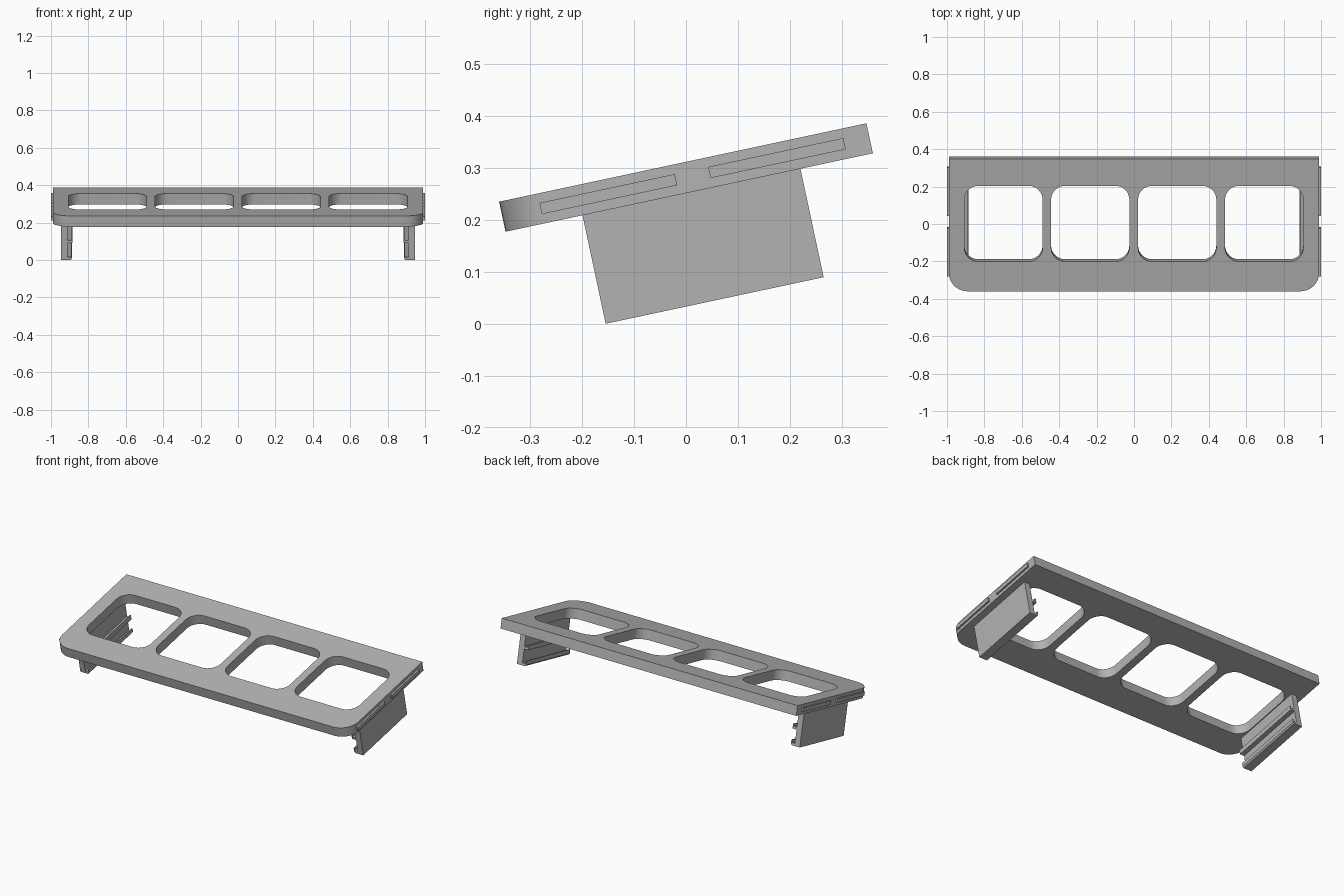
import bpy, bmesh, math
from mathutils import Matrix, Vector

cube = bpy.data.objects.get("Cube")
if cube:
    bpy.data.objects.remove(cube, do_unlink=True)

grey = bpy.data.materials.new("plain grey")
grey.use_nodes = True
colour = (0.45, 0.45, 0.45, 1)
grey.diffuse_color = colour
grey.node_tree.nodes["Principled BSDF"].inputs["Base Color"].default_value = colour

# Everything is built flat around the plate centre, then tilted
TILT = Matrix.Translation((0, 0, 0.282)) @ Matrix.Rotation(math.radians(12.05), 4, 'X')
HALF_T = 0.0295


def finish(name, bm):
    bmesh.ops.remove_doubles(bm, verts=bm.verts, dist=1e-5)
    bmesh.ops.transform(bm, matrix=TILT, verts=bm.verts)
    bmesh.ops.recalc_face_normals(bm, faces=bm.faces)
    mesh = bpy.data.meshes.new(name)
    bm.to_mesh(mesh)
    bm.free()
    mesh.materials.append(grey)
    obj = bpy.data.objects.new(name, mesh)
    bpy.context.collection.objects.link(obj)
    bpy.ops.object.select_all(action='DESELECT')
    obj.select_set(True)
    bpy.context.view_layer.objects.active = obj
    bpy.ops.object.shade_smooth_by_angle(angle=math.radians(30))
    return obj


def rounded_rect(x0, x1, y0, y1, front_r, back_r, steps=10):
    pts = []
    corners = [(x1, y1, -1, -1, back_r, 0), (x0, y1, 1, -1, back_r, 90),
               (x0, y0, 1, 1, front_r, 180), (x1, y0, -1, 1, front_r, 270)]
    for x, y, sx, sy, r, start in corners:
        if r == 0:
            pts.append((x, y))
            continue
        for i in range(steps + 1):
            a = math.radians(start + 90 * i / steps)
            pts.append((x + sx * r + r * math.cos(a), y + sy * r + r * math.sin(a)))
    return pts


def plate(name, outlines):
    # Filled 2D curve: the first outline is the rim, the rest are openings
    curve = bpy.data.curves.new(name + " outline", 'CURVE')
    curve.dimensions = '2D'
    curve.fill_mode = 'BOTH'
    curve.extrude = HALF_T
    for pts in outlines:
        spline = curve.splines.new('POLY')
        spline.points.add(len(pts) - 1)
        for p, (x, y) in zip(spline.points, pts):
            p.co = (x, y, 0, 1)
        spline.use_cyclic_u = True
    helper = bpy.data.objects.new(name + " helper", curve)
    bpy.context.collection.objects.link(helper)
    graph = bpy.context.evaluated_depsgraph_get()
    mesh = bpy.data.meshes.new_from_object(helper.evaluated_get(graph))
    bm = bmesh.new()
    bm.from_mesh(mesh)
    bpy.data.objects.remove(helper)
    bpy.data.meshes.remove(mesh)
    bpy.data.curves.remove(curve)
    return finish(name, bm)


def extrude_profile(name, profile, y0, y1, side):
    bm = bmesh.new()
    face = bm.faces.new([bm.verts.new((side * x, y0, z)) for x, z in profile])
    geom = bmesh.ops.extrude_face_region(bm, geom=[face])["geom"]
    new = [v for v in geom if isinstance(v, bmesh.types.BMVert)]
    bmesh.ops.translate(bm, verts=new, vec=Vector((0, y1 - y0, 0)))
    return finish(name, bm)


# Top plate with four rounded openings
holes = [rounded_rect(c - 0.209, c + 0.209, -0.199, 0.215, 0.075, 0.075)
         for c in (-0.698, -0.234, 0.231, 0.696)]
plate("top_plate", [rounded_rect(-0.99, 0.99, -0.3615, 0.3615, 0.1, 0)] + holes)

# Leg cross-section: wall, middle hooked rail, bottom hooked rail
leg = [(0.947, -HALF_T), (0.947, -0.243), (0.894, -0.243), (0.887, -0.235),
       (0.887, -0.212), (0.893, -0.212), (0.893, -0.228), (0.912, -0.228),
       (0.912, -0.150), (0.885, -0.150), (0.885, -0.122), (0.891, -0.122),
       (0.891, -0.136), (0.912, -0.136), (0.912, -HALF_T)]
ridge = [(0.985, -0.011), (1.0, -0.011), (1.0, 0.011), (0.985, 0.011)]

for side, label in ((1, "left"), (-1, "right")):
    extrude_profile(label + "_leg", leg, -0.21, 0.219, side)
    # Snap ridges on the plate ends
    for where, mid in (("front", -0.153), ("back", 0.179)):
        extrude_profile(f"{label}_{where}_ridge", ridge, mid - 0.133, mid + 0.133, side)
